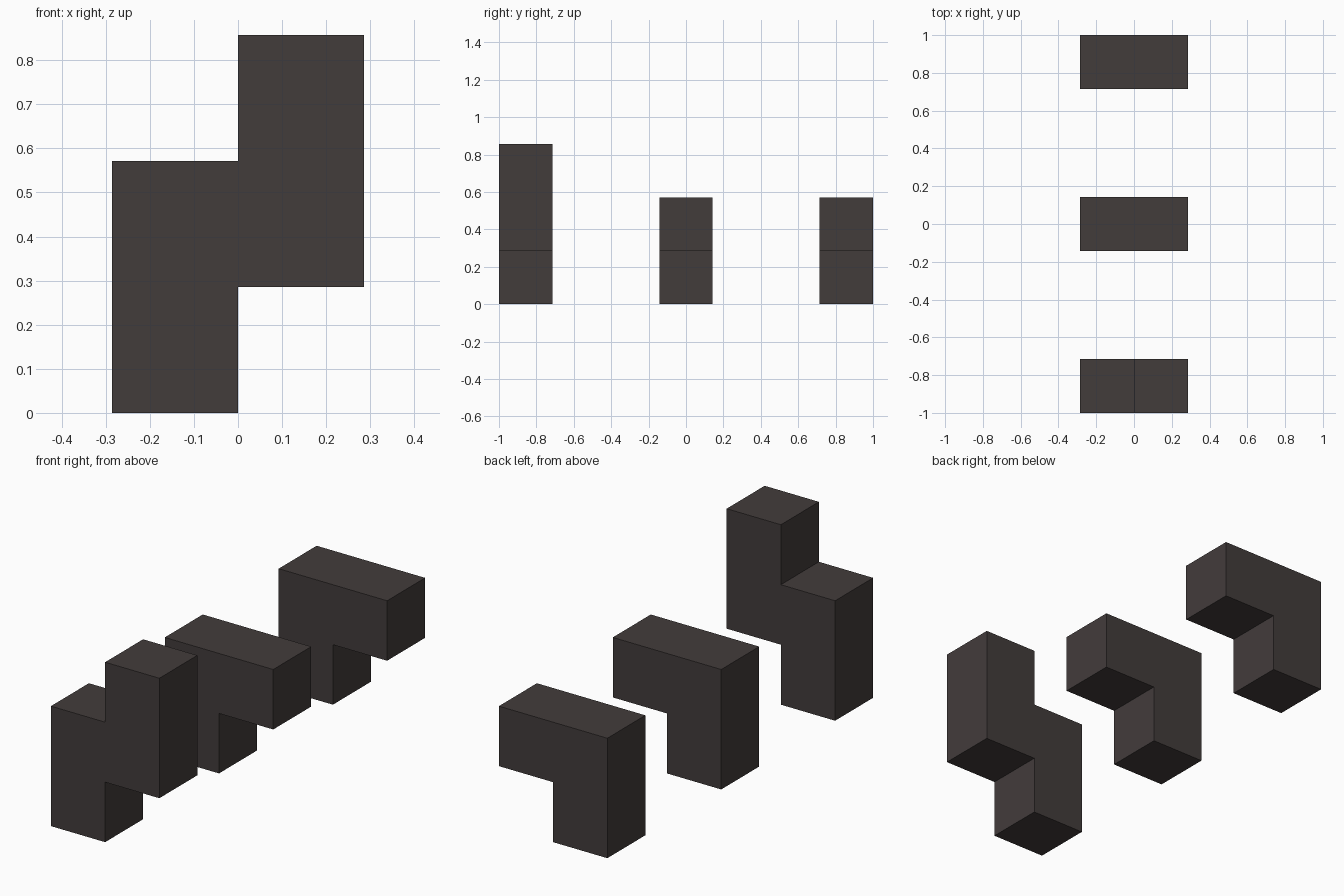
import bpy
import bmesh

cube = bpy.data.objects.get("Cube")
if cube:
    bpy.data.objects.remove(cube, do_unlink=True)

U = 2 / 7  # edge of one unit cell

charcoal = bpy.data.materials.new("warm_charcoal")
charcoal.use_nodes = True
colour = (0.055, 0.045, 0.044, 1)
charcoal.diffuse_color = colour
charcoal.node_tree.nodes["Principled BSDF"].inputs["Base Color"].default_value = colour


def block(name, outline, y):
    """Extrude an x-z outline, given in cells, one cell deep around y."""
    bm = bmesh.new()
    face = bm.faces.new([bm.verts.new((x * U, y - U / 2, z * U)) for x, z in outline])
    side = bmesh.ops.extrude_face_region(bm, geom=[face])
    moved = [v for v in side["geom"] if isinstance(v, bmesh.types.BMVert)]
    bmesh.ops.translate(bm, verts=moved, vec=(0, U, 0))
    bmesh.ops.recalc_face_normals(bm, faces=bm.faces)
    mesh = bpy.data.meshes.new(name)
    bm.to_mesh(mesh)
    bm.free()
    mesh.materials.append(charcoal)
    bpy.context.collection.objects.link(bpy.data.objects.new(name, mesh))


# Stepped block in front, two corner blocks behind it
step = [(-1, 0), (0, 0), (0, 1), (1, 1), (1, 3), (0, 3), (0, 2), (-1, 2)]
corner = [(-1, 0), (0, 0), (0, 1), (1, 1), (1, 2), (-1, 2)]

block("front_step_block", step, -3 * U)
block("middle_corner_block", corner, 0)
block("back_corner_block", corner, 3 * U)
